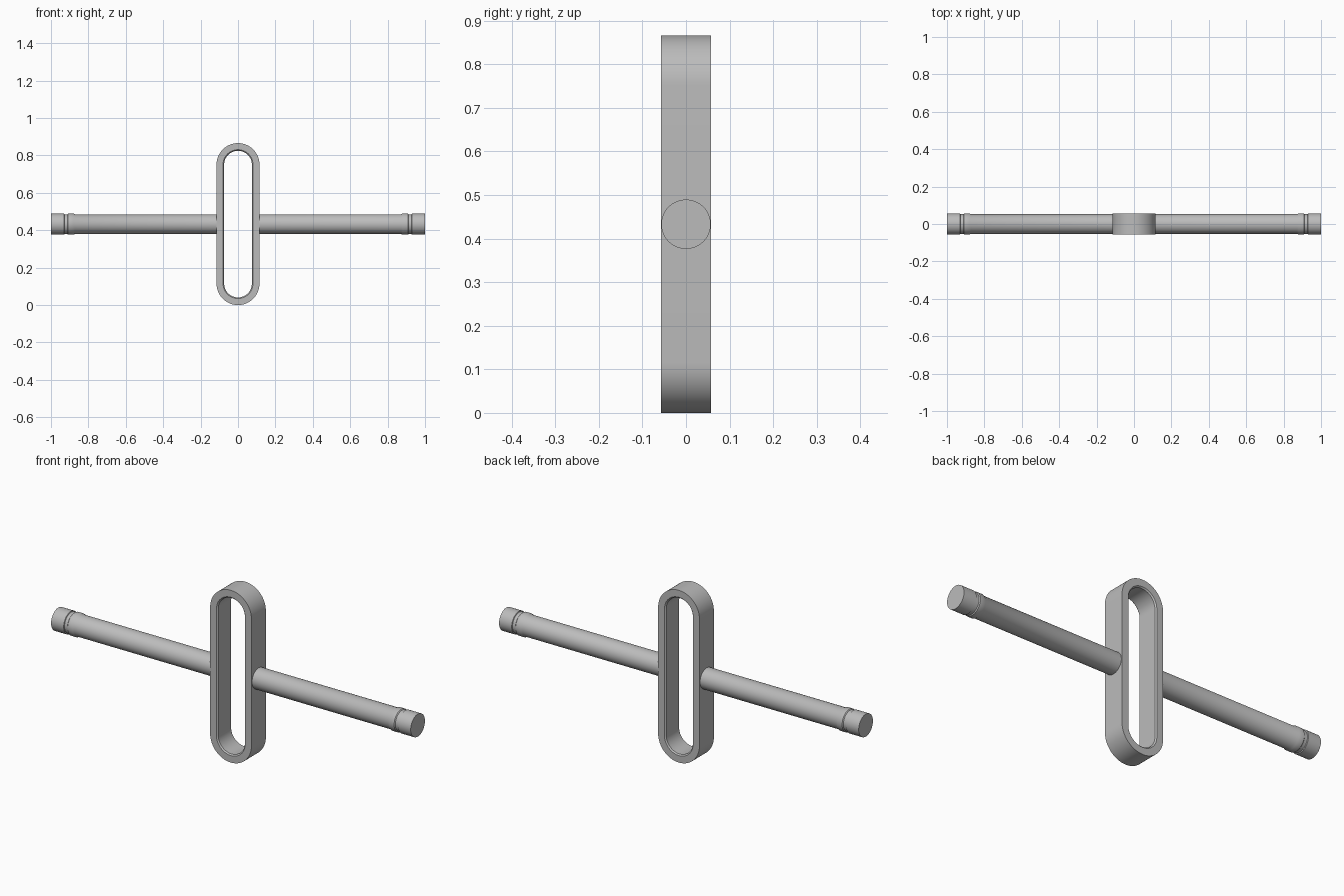
import bpy, bmesh, math

cube = bpy.data.objects.get("Cube")
if cube:
    bpy.data.objects.remove(cube, do_unlink=True)

MID_Z = 0.433
grey = bpy.data.materials.new("light_grey")
grey.use_nodes = True
grey.diffuse_color = (0.5, 0.5, 0.5, 1)
grey.node_tree.nodes["Principled BSDF"].inputs["Base Color"].default_value = (0.5, 0.5, 0.5, 1)


def finish(name, bm):
    bmesh.ops.recalc_face_normals(bm, faces=bm.faces)
    mesh = bpy.data.meshes.new(name)
    bm.to_mesh(mesh)
    bm.free()
    mesh.materials.append(grey)
    obj = bpy.data.objects.new(name, mesh)
    bpy.context.collection.objects.link(obj)
    bpy.ops.object.select_all(action='DESELECT')
    bpy.context.view_layer.objects.active = obj
    obj.select_set(True)
    bpy.ops.object.shade_smooth_by_angle(angle=math.radians(30))
    return obj


def stadium(bm, radius, straight, y, steps=32):
    """Upright slot outline: two half circles joined by straight sides."""
    verts = []
    for side in (1, -1):
        for i in range(steps + 1):
            a = math.pi * i / steps
            verts.append(bm.verts.new((side * radius * math.cos(a), y,
                                       MID_Z + side * (straight + radius * math.sin(a)))))
    return verts


def skin(bm, loops, closed=False):
    """Join matching closed outlines with quads."""
    pairs = list(zip(loops, loops[1:]))
    if closed:
        pairs.append((loops[-1], loops[0]))
    for a, b in pairs:
        for i in range(len(a)):
            j = (i + 1) % len(a)
            bm.faces.new((a[i], a[j], b[j], b[i]))


# Slotted ring: rectangular section with softened inner edges
OUT, INN, HALF, SOFT = 0.115, 0.074, 0.057, 0.006
STRAIGHT = MID_Z - OUT
bm = bmesh.new()
section = [(OUT, -HALF), (OUT, HALF), (INN + SOFT, HALF), (INN, HALF - SOFT),
           (INN, SOFT - HALF), (INN + SOFT, -HALF)]
skin(bm, [stadium(bm, r, STRAIGHT, y) for r, y in section], closed=True)
finish("slotted_ring", bm)

# Handle bars: turned profile with a raised band, a groove and an end cap
ROD, CAP = 0.0525, 0.0567
profile = [(0.1, ROD), (0.872, ROD), (0.88, CAP), (0.908, CAP), (0.912, ROD),
           (0.928, ROD), (0.93, CAP), (1.0, CAP)]
for name, side in (("left_handle", 1), ("right_handle", -1)):
    bm = bmesh.new()
    loops = [[bm.verts.new((side * x, r * math.cos(math.tau * i / 64),
                            MID_Z + r * math.sin(math.tau * i / 64)))
              for i in range(64)] for x, r in profile]
    skin(bm, loops)
    for end in (loops[0], loops[-1]):
        bm.faces.new(end)
    finish(name, bm)
